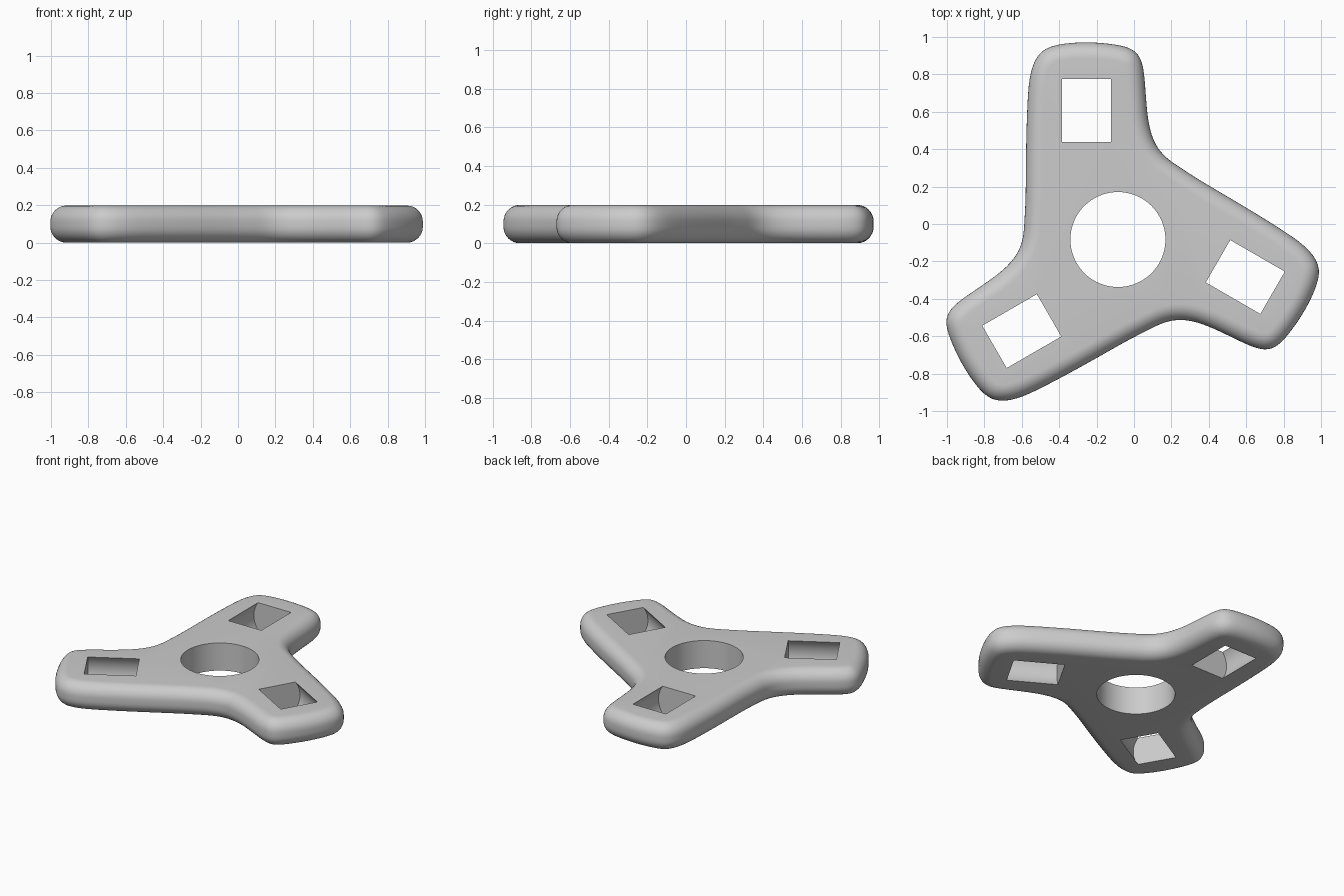
import bpy, bmesh, math
from mathutils import Vector, Matrix

if "Cube" in bpy.data.objects:
    bpy.data.objects.remove(bpy.data.objects["Cube"])

HEIGHT = 0.198
EDGE = 0.085
HUB = Vector((-0.086, -0.083, 0))
ARM_ANGLES = [math.radians(-120 * i) for i in range(3)]

grey = bpy.data.materials.new("plain grey")
grey.use_nodes = True
grey.diffuse_color = (0.6, 0.6, 0.6, 1)
grey.node_tree.nodes["Principled BSDF"].inputs["Base Color"].default_value = (0.6, 0.6, 0.6, 1)

# Control points of one arm, relative to the hub, clockwise
arm = [(-.492, .214), (-.492, .481), (-.484, .749), (-.471, .898),
       (-.425, 1.003), (-.337, 1.045), (-.166, 1.059), (0, 1.043),
       (.083, 1.019), (.126, .968), (.142, .882), (.15, .749),
       (.163, .61), (.198, .503), (.262, .43), (.342, .38)]


def spline(points, steps):
    """Closed uniform B-spline: positions and inward normals."""
    result = []
    n = len(points)
    for i in range(n):
        a, b, c, d = (points[(i + k) % n] for k in range(4))
        for s in range(steps):
            t = s / steps
            u = 1 - t
            pos = (a * u**3 + b * (3*t**3 - 6*t*t + 4) + c * (3*u**3 - 6*u*u + 4) + d * t**3) / 6
            tan = (-a * u*u + b * (3*t*t - 4*t) + c * (4*u - 3*u*u) + d * t*t).normalized()
            result.append((pos, Vector((tan.y, -tan.x, 0))))
    return result


control = [Matrix.Rotation(r, 3, 'Z') @ Vector((x, y, 0)) for r in ARM_ANGLES for x, y in arm]
outline = spline(control, 4)

# Rounded rim section: quarter round, short upright, quarter round
quarter = [math.radians(90 * i / 8) for i in range(9)]
section = [(EDGE * (1 - math.sin(a)), EDGE * (1 - math.cos(a))) for a in quarter]
section += [(inset, HEIGHT - z) for inset, z in reversed(section)]

# Three-armed body
bm = bmesh.new()
rings = [[bm.verts.new(HUB + p + n * inset + Vector((0, 0, z))) for p, n in outline]
         for inset, z in section]
for low, high in zip(rings, rings[1:]):
    for i in range(len(low)):
        j = (i + 1) % len(low)
        bm.faces.new((low[i], low[j], high[j], high[i]))
bm.faces.new(rings[0])
bm.faces.new(rings[-1])
bmesh.ops.recalc_face_normals(bm, faces=bm.faces)
mesh = bpy.data.meshes.new("spinner_body")
bm.to_mesh(mesh)
bm.free()
mesh.materials.append(grey)
body = bpy.data.objects.new("spinner_body", mesh)
bpy.context.collection.objects.link(body)


def cut(radius, depth, matrix):
    """Cut a cylindrical opening out of the body."""
    bpy.ops.mesh.primitive_cylinder_add(vertices=96, radius=radius, depth=depth)
    cutter = bpy.context.object
    cutter.name = "opening_cutter"
    cutter.hide_render = True
    cutter.data.transform(matrix)
    cutter.data.materials.append(grey)
    mod = body.modifiers.new("opening", 'BOOLEAN')
    mod.operation = 'DIFFERENCE'
    mod.solver = 'EXACT'
    mod.object = cutter
    bpy.context.view_layer.objects.active = body
    bpy.ops.object.modifier_apply(modifier=mod.name)
    bpy.data.objects.remove(cutter)


# Round hub hole, and a lying barrel-shaped pocket in each arm
cut(0.254, 1, Matrix.Translation(HUB))
for r in ARM_ANGLES:
    cut(0.164, 0.337, Matrix.Translation(HUB) @ Matrix.Rotation(r, 4, 'Z')
        @ Matrix.Translation((-0.167, 0.69, HEIGHT / 2)) @ Matrix.Rotation(math.pi / 2, 4, 'X'))

bpy.ops.object.select_all(action='DESELECT')
body.select_set(True)
bpy.context.view_layer.objects.active = body
bpy.ops.object.shade_smooth_by_angle(angle=math.radians(30))
